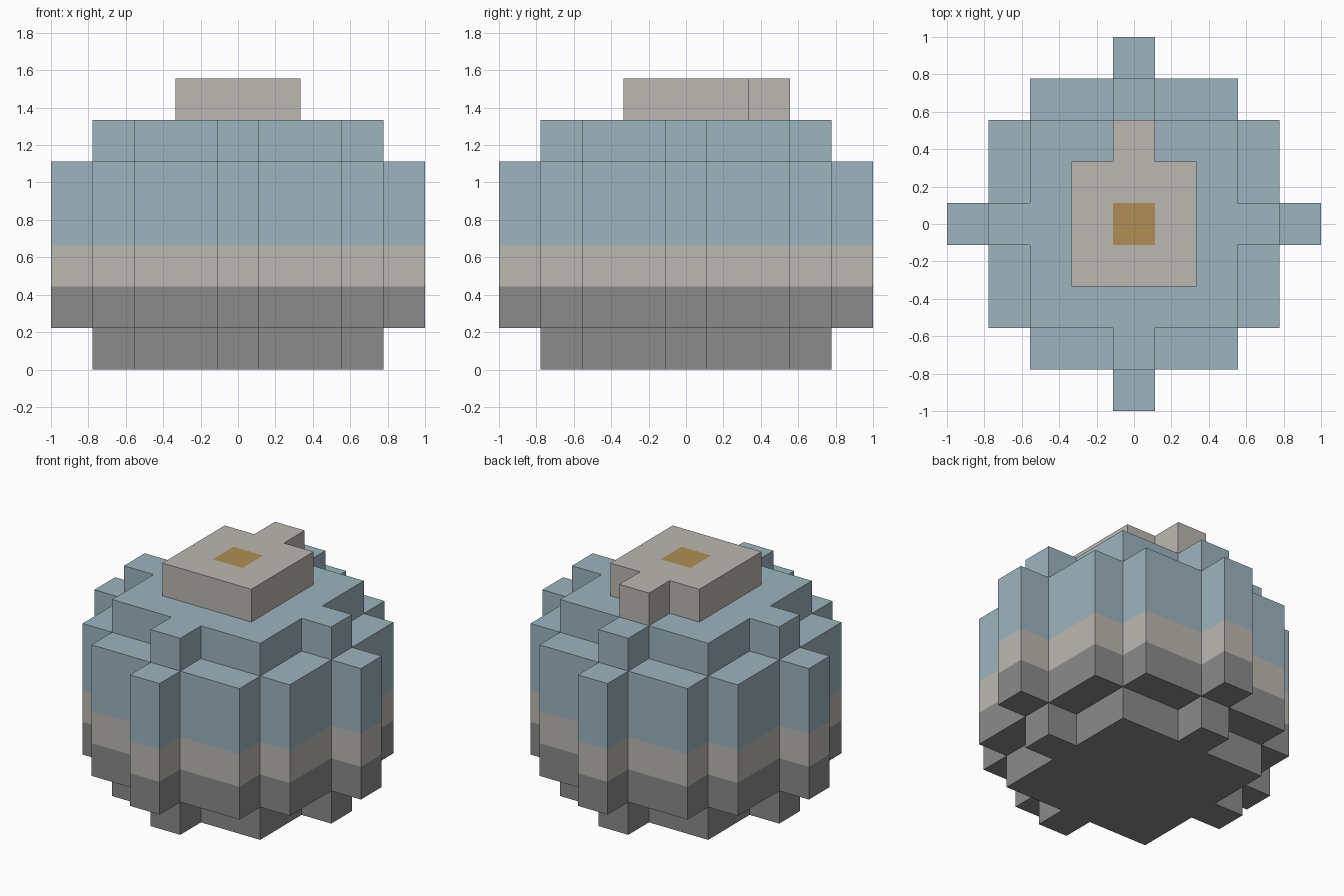
import bpy, bmesh, math
from mathutils import Vector

if "Cube" in bpy.data.objects:
    bpy.data.objects.remove(bpy.data.objects["Cube"])

UNIT = 2 / 9  # edge of one block


def make_material(name, srgb):
    colour = [((c / 255 + 0.055) / 1.055) ** 2.4 for c in srgb] + [1]
    mat = bpy.data.materials.new(name)
    mat.use_nodes = True
    mat.diffuse_color = colour
    bsdf = next(n for n in mat.node_tree.nodes if n.type == "BSDF_PRINCIPLED")
    bsdf.inputs["Base Color"].default_value = colour
    return mat


blue = make_material("dusty blue", (157, 180, 190))
beige = make_material("warm beige", (188, 184, 178))
grey = make_material("stone grey", (139, 139, 139))
gold = make_material("dull gold", (175, 143, 84))


def footprint(half_widths):
    """Symmetric set of block positions; half width listed per row from the middle outwards."""
    return {(x, y) for row, half in enumerate(half_widths)
            for y in (row, -row) for x in range(-half, half + 1)}


wide = footprint([4, 3, 3, 2, 0])
narrow = footprint([3, 2, 2, 0])
cap_shape = footprint([1, 1]) | {(0, 2)}  # small square with a tab at the back

# Part name, colour, and the footprint of each of its layers, bottom to top
parts = [
    ("base", grey, [narrow]),
    ("lower_band", grey, [wide]),
    ("middle_band", beige, [wide]),
    ("upper_shell", blue, [wide, wide, narrow]),
    ("top_cap", beige, [cap_shape]),
]
layers = [shape for _, _, shapes in parts for shape in shapes]
solid = {(x, y, z) for z, shape in enumerate(layers) for x, y in shape}


def build_part(name, colour, bottom, shapes):
    """Outer skin of a stack of blocks, leaving out the faces hidden between blocks."""
    bm = bmesh.new()
    for z, shape in enumerate(shapes, bottom):
        for x, y in sorted(shape):
            centre = Vector((x, y, z + 0.5))
            for axis in range(3):
                for sign in (-1, 1):
                    normal = Vector((0, 0, 0))
                    normal[axis] = sign
                    if (x + int(normal.x), y + int(normal.y), z + int(normal.z)) in solid:
                        continue
                    u = Vector((0, 0, 0))
                    u[(axis + 1) % 3] = 1
                    v = normal.cross(u)
                    middle = centre + normal / 2
                    corners = [middle + (u * a + v * b) / 2
                               for a, b in ((-1, -1), (1, -1), (1, 1), (-1, 1))]
                    face = bm.faces.new([bm.verts.new(c * UNIT) for c in corners])
                    # Gold square in the middle of the cap
                    if name == "top_cap" and normal.z > 0 and (x, y) == (0, 0):
                        face.material_index = 1
    bmesh.ops.remove_doubles(bm, verts=bm.verts[:], dist=UNIT / 100)
    bmesh.ops.dissolve_limit(bm, angle_limit=math.radians(1), verts=bm.verts[:],
                             edges=bm.edges[:], delimit={"MATERIAL"})
    mesh = bpy.data.meshes.new(name)
    bm.to_mesh(mesh)
    bm.free()
    mesh.materials.append(colour)
    if name == "top_cap":
        mesh.materials.append(gold)
    bpy.context.collection.objects.link(bpy.data.objects.new(name, mesh))


level = 0
for name, colour, shapes in parts:
    build_part(name, colour, level, shapes)
    level += len(shapes)
